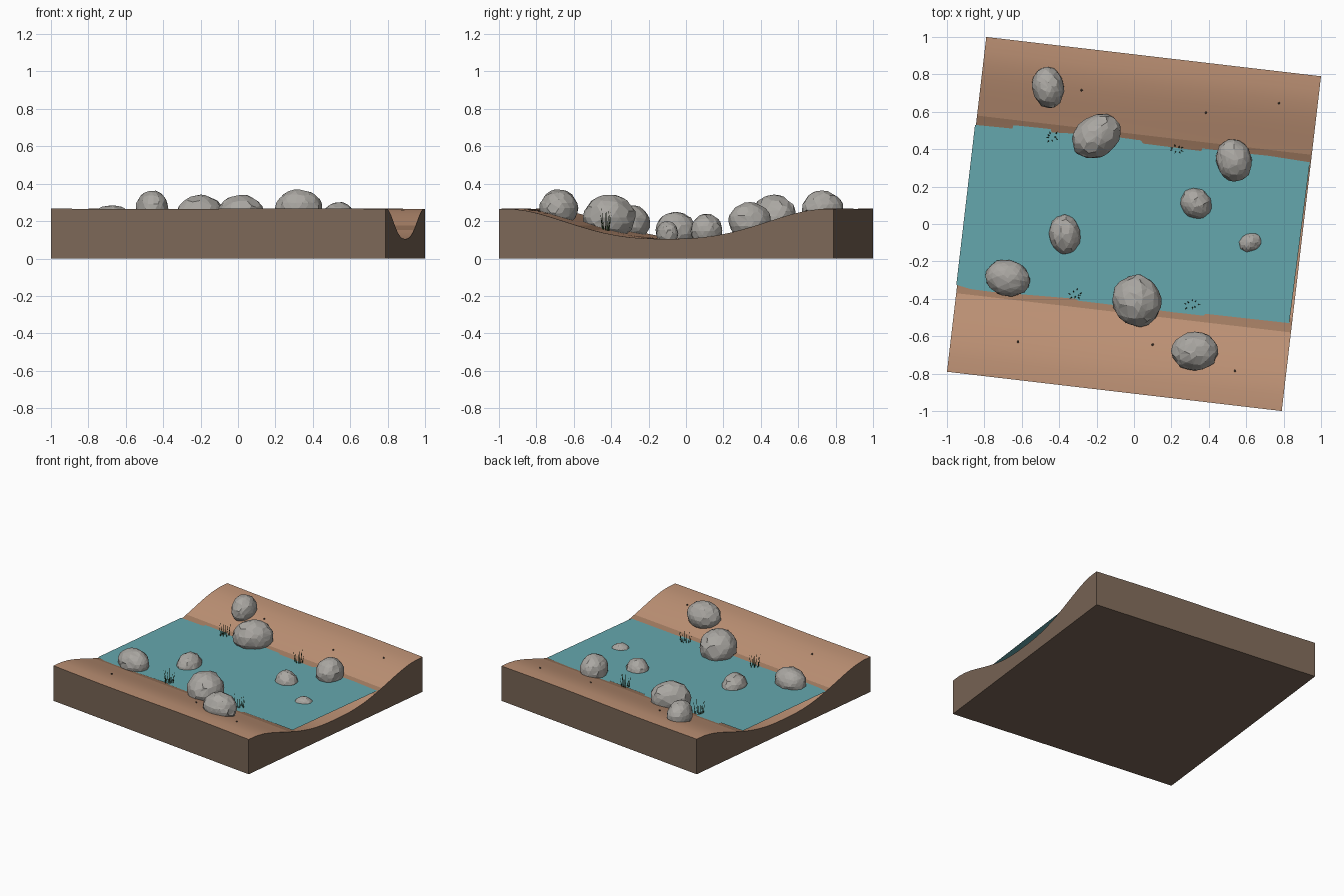
import bpy, bmesh, math, random
from mathutils import Vector, Matrix, noise

if "Cube" in bpy.data.objects:
    bpy.data.objects.remove(bpy.data.objects["Cube"])

random.seed(7)
ROT = Matrix.Rotation(math.atan2(-0.21, 1.79), 4, 'Z')
HALF = 0.901


def material(name, rgb):
    m = bpy.data.materials.new(name)
    m.diffuse_color = (*rgb, 1)
    m.use_nodes = True
    m.node_tree.nodes["Principled BSDF"].inputs["Base Color"].default_value = m.diffuse_color
    return m


SAND = material("sand", (0.52, 0.29, 0.18))
WET = material("wet_sand", (0.36, 0.20, 0.12))
EARTH = material("earth", (0.20, 0.135, 0.095))
WATER = material("water", (0.13, 0.39, 0.42))
STONE = material("stone", (0.40, 0.385, 0.36))
GRASS = material("grass", (0.04, 0.08, 0.03))
DARK = material("dark_stone", (0.10, 0.07, 0.05))


def finish(bm, name, mats):
    me = bpy.data.meshes.new(name)
    bmesh.ops.recalc_face_normals(bm, faces=bm.faces[:])
    bm.to_mesh(me)
    bm.free()
    for m in mats:
        me.materials.append(m)
    ob = bpy.data.objects.new(name, me)
    bpy.context.collection.objects.link(ob)
    return ob


def bed_height(v):
    t = min(abs(v) / 0.85, 1) ** 1.35
    return 0.105 + 0.161 * t * t * (3 - 2 * t)


def ground(x, y):
    return bed_height((ROT.inverted() @ Vector((x, y, 0))).y)


# River bed block: valley profile swept along the stream, with sides and base
bm = bmesh.new()
NU = 16
vs = sorted([s * a for s in (-1, 1) for a in
             (0.06, 0.13, 0.2, 0.27, 0.34, 0.40, 0.478, 0.54, 0.61, 0.68, 0.75, 0.82, HALF)])
rows = []
for i in range(NU + 1):
    u = -HALF + 2 * HALF * i / NU
    rows.append([bm.verts.new((u, v, bed_height(v) + 0.003 * math.sin(4 * u) * abs(v)))
                 for v in vs])
for a, b in zip(rows, rows[1:]):
    for j in range(len(vs) - 1):
        f = bm.faces.new((a[j], b[j], b[j + 1], a[j + 1]))
        f.smooth = True
        f.material_index = 1 if 0.40 < abs(vs[j] + vs[j + 1]) / 2 < 0.478 else 0
rim = rows[0][:] + [r[-1] for r in rows[1:]] + rows[-1][-2::-1] + [r[0] for r in rows[-2:0:-1]]
base = {}
for p in rim:
    base[p] = bm.verts.new((p.co.x, p.co.y, 0))
for p, q in zip(rim, rim[1:] + rim[:1]):
    bm.faces.new((p, q, base[q], base[p])).material_index = 2
bm.faces.new([base[p] for p in rim]).material_index = 2
bm.transform(ROT)
terrain = finish(bm, "river_bed", [SAND, WET, EARTH])
bpy.context.view_layer.objects.active = terrain
terrain.select_set(True)
bpy.ops.object.shade_smooth_by_angle(angle=math.radians(35))
terrain.select_set(False)

# Water sheet with slightly stepped shorelines
far_shore = [(-0.85, 0.53), (-0.65, 0.51), (-0.64, 0.54), (-0.45, 0.525), (-0.44, 0.49),
             (0.02, 0.465), (0.05, 0.43), (0.36, 0.39), (0.37, 0.42), (0.94, 0.33)]
near_shore = [(0.83, -0.53), (0.38, -0.48), (0.36, -0.51), (0.21, -0.50), (0.20, -0.47),
              (-0.30, -0.41), (-0.31, -0.40), (-0.79, -0.36), (-0.80, -0.37), (-0.95, -0.325)]
bm = bmesh.new()
bm.faces.new([bm.verts.new((x, y, 0.167)) for x, y in reversed(far_shore + near_shore)])
bmesh.ops.triangulate(bm, faces=bm.faces[:])
water = finish(bm, "water_surface", [WATER])

# Boulders: x, y, centre z, x radius, y radius, z radius, turn
boulders = [
    (-0.46, 0.73, 0.265, 0.085, 0.112, 0.098, 10),
    (-0.20, 0.47, 0.225, 0.140, 0.110, 0.115, 35),
    (0.535, 0.34, 0.200, 0.095, 0.115, 0.102, 15),
    (0.33, 0.11, 0.148, 0.090, 0.080, 0.090, -40),
    (0.62, -0.10, 0.135, 0.070, 0.055, 0.065, 25),
    (-0.37, -0.055, 0.155, 0.085, 0.107, 0.095, 10),
    (-0.675, -0.29, 0.190, 0.122, 0.097, 0.095, -10),
    (0.015, -0.41, 0.220, 0.130, 0.140, 0.120, 25),
    (0.325, -0.68, 0.270, 0.125, 0.103, 0.100, 0),
]
for n, (x, y, z, rx, ry, rz, turn) in enumerate(boulders):
    bm = bmesh.new()
    bmesh.ops.create_icosphere(bm, subdivisions=3, radius=1)
    for v in bm.verts:
        v.co *= 1 + 0.05 * noise.noise(v.co * 3 + Vector((n * 7, 0, 0))) + random.uniform(-0.025, 0.025)
    # merge nearby points into irregular facets
    bmesh.ops.dissolve_limit(bm, angle_limit=math.radians(14), verts=bm.verts[:], edges=bm.edges[:])
    bmesh.ops.triangulate(bm, faces=[f for f in bm.faces if len(f.verts) > 4])
    bm.transform(Matrix.LocRotScale(Vector((x, y, z)),
                                    Matrix.Rotation(math.radians(turn), 3, 'Z'),
                                    Vector((rx, ry, rz))))
    finish(bm, f"boulder_{n + 1}", [STONE])

# Reed tufts: thin tapered blades leaning outwards
for n, (x, y) in enumerate([(-0.44, 0.465), (0.23, 0.40), (-0.31, -0.38), (0.31, -0.43)]):
    bm = bmesh.new()
    for k in range(8):
        a = k * 2.4 + n
        r = random.uniform(0.01, 0.04)
        root = Vector((x + r * math.cos(a), y + 0.6 * r * math.sin(a), 0))
        root.z = ground(root.x, root.y) - 0.01
        h = random.uniform(0.07, 0.125)
        lean = Vector((math.cos(a), math.sin(a), 0)) * 0.015
        bmesh.ops.create_cone(bm, segments=4, radius1=0.0035, radius2=0.0005, depth=h, cap_ends=True,
                              matrix=Matrix.Translation(root + lean / 2 + Vector((0, 0, h / 2)))
                              @ Vector((lean.x, lean.y, h)).to_track_quat('Z', 'Y').to_matrix().to_4x4())
    finish(bm, f"reed_tuft_{n + 1}", [GRASS])

# Tiny pebbles on the banks
for n, (x, y) in enumerate([(-0.28, 0.715), (0.385, 0.595), (0.775, 0.645),
                            (-0.62, -0.63), (0.10, -0.645), (0.54, -0.785)]):
    bm = bmesh.new()
    bmesh.ops.create_icosphere(bm, subdivisions=1, radius=0.007,
                               matrix=Matrix.Translation((x, y, ground(x, y) + 0.003)))
    finish(bm, f"pebble_{n + 1}", [DARK])
